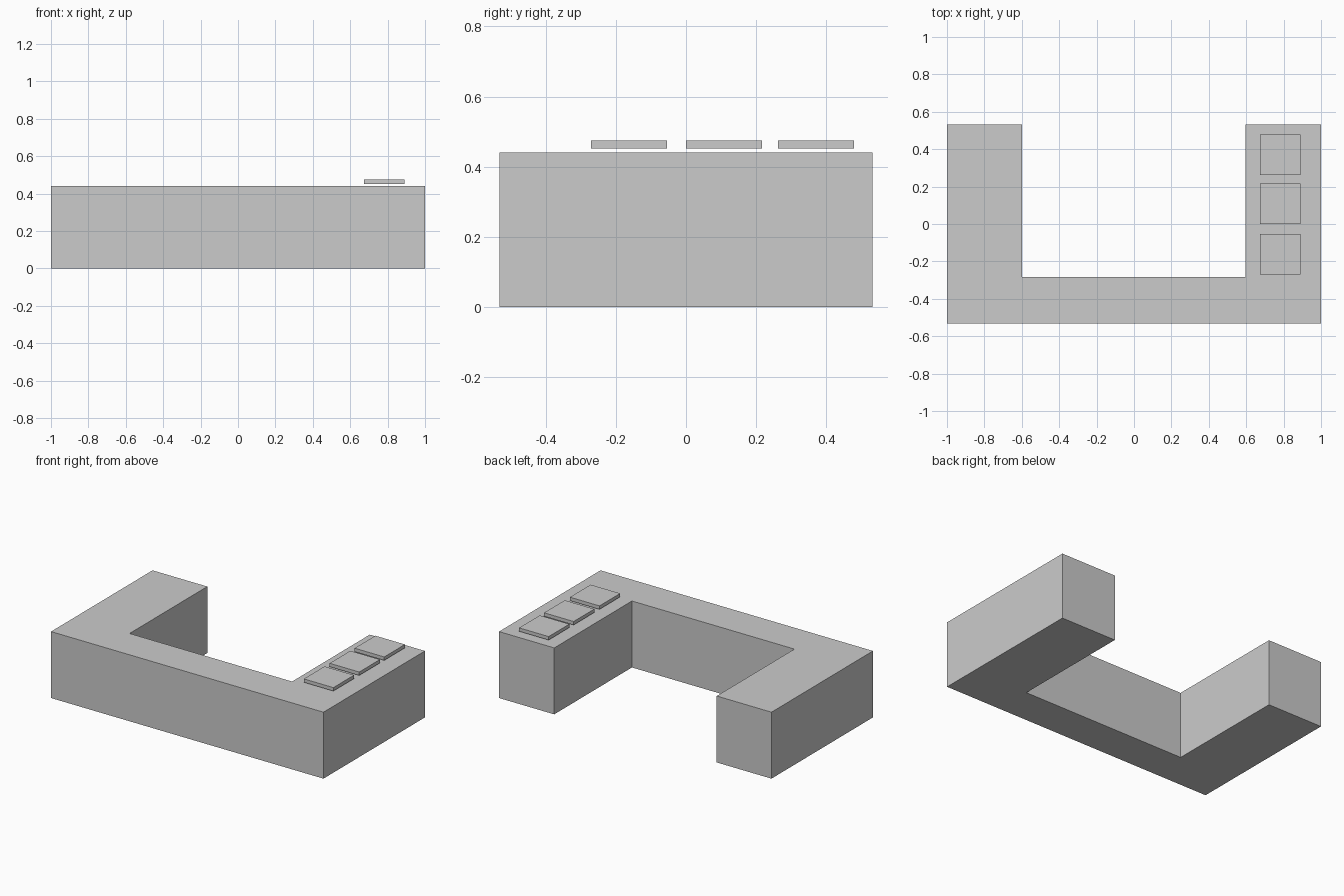
import bpy, bmesh

if "Cube" in bpy.data.objects:
    bpy.data.objects.remove(bpy.data.objects["Cube"])

def prism(name, outline, z0, z1):
    """Extrude a flat outline from z0 up to z1."""
    bm = bmesh.new()
    face = bm.faces.new([bm.verts.new((x, y, z0)) for x, y in outline])
    top = bmesh.ops.extrude_face_region(bm, geom=[face])["geom"]
    bmesh.ops.translate(bm, vec=(0, 0, z1 - z0),
                        verts=[v for v in top if isinstance(v, bmesh.types.BMVert)])
    bmesh.ops.recalc_face_normals(bm, faces=bm.faces)
    mesh = bpy.data.meshes.new(name)
    bm.to_mesh(mesh)
    bm.free()
    obj = bpy.data.objects.new(name, mesh)
    bpy.context.collection.objects.link(obj)
    return obj

# U-shaped counter body
back, front, inner = 0.532, -0.532, -0.283
left_in, right_in = -0.598, 0.595
prism("counter_body", [(-1, front), (1, front), (1, back), (right_in, back),
                       (right_in, inner), (left_in, inner), (left_in, back),
                       (-1, back)], 0, 0.441)

# Row of square panels hovering just above the right arm
size, x0 = 0.217, 0.673
for i, y0 in enumerate((-0.271, 0.0, 0.262)):
    x1, y1 = x0 + size, y0 + size
    prism(f"top_panel_{i + 1}", [(x0, y0), (x1, y0), (x1, y1), (x0, y1)],
          0.452, 0.475)
